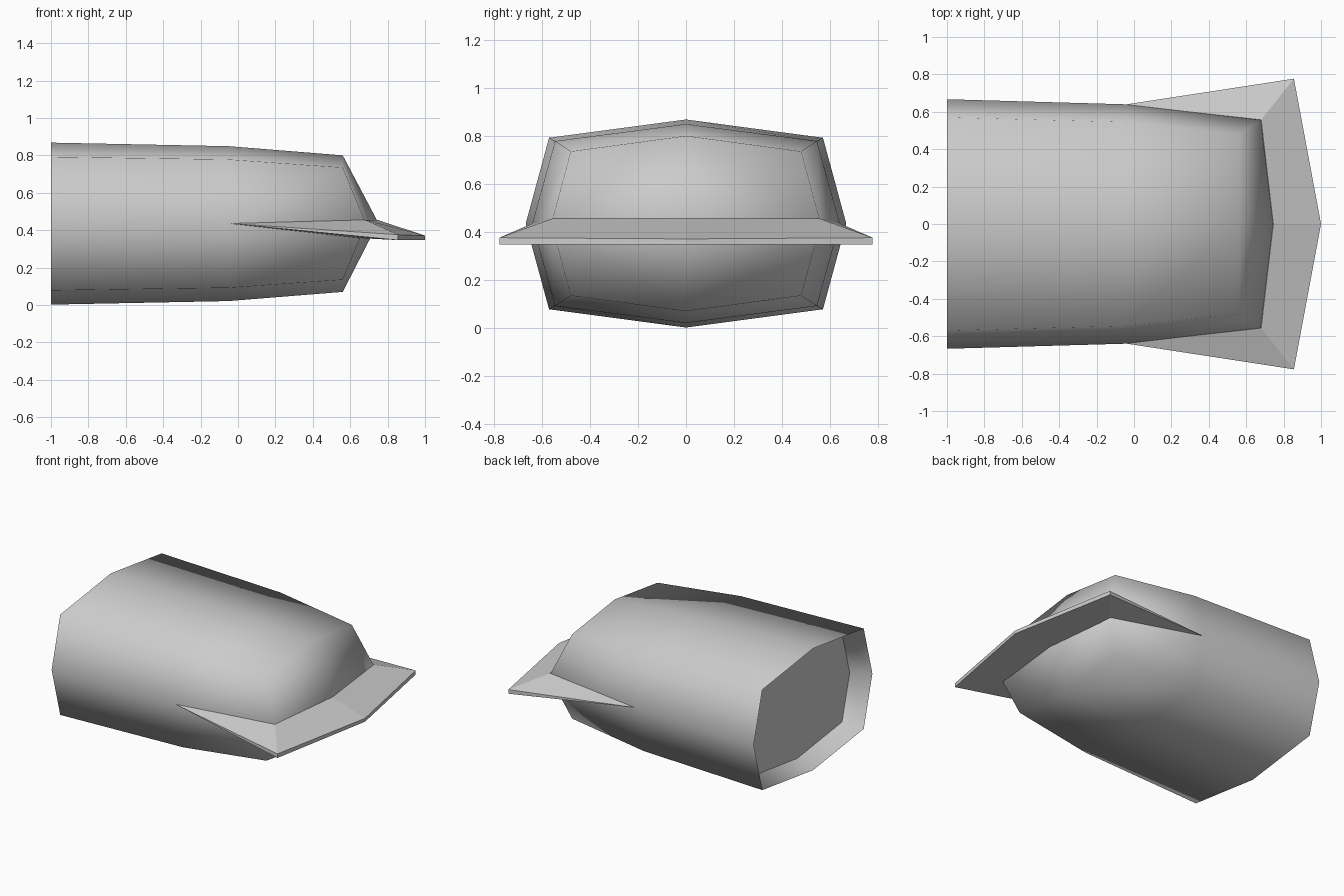
import bpy
import bmesh
from mathutils import Vector

if "Cube" in bpy.data.objects:
    bpy.data.objects.remove(bpy.data.objects["Cube"], do_unlink=True)

MID = 0.435  # height of the centre line

grey = bpy.data.materials.new("light grey")
grey.use_nodes = True
grey.diffuse_color = (0.6, 0.6, 0.6, 1)
grey.node_tree.nodes["Principled BSDF"].inputs["Base Color"].default_value = (0.6, 0.6, 0.6, 1)


def finish(bm, name, recalc=False):
    if recalc:
        bmesh.ops.recalc_face_normals(bm, faces=bm.faces)
    mesh = bpy.data.meshes.new(name)
    bm.to_mesh(mesh)
    bm.free()
    mesh.materials.append(grey)
    obj = bpy.data.objects.new(name, mesh)
    bpy.context.collection.objects.link(obj)
    return obj


def octagon(x, half_height, chine_y, chine_z, half_width, side_x=None):
    """Eight-sided section, starting at the top; side points may sit forward."""
    sx = x if side_x is None else side_x
    half = [(x, 0, half_height), (x, chine_y, chine_z), (sx, half_width, 0),
            (x, chine_y, -chine_z), (x, 0, -half_height)]
    pts = half + [(p[0], -p[1], p[2]) for p in half[3:0:-1]]
    return [Vector((a, b, c + MID)) for a, b, c in pts]


def loft(bm, sections):
    rings = [[bm.verts.new(p) for p in s] for s in sections]
    for a, b in zip(rings, rings[1:]):
        for i in range(len(a)):
            j = (i + 1) % len(a)
            face = bm.faces.new((a[i], a[j], b[j], b[i]))
            face.smooth = True
    return rings


# Body shell with a wedge-shaped front end
rear = octagon(-1, 0.433, 0.57, 0.357, 0.667)
bm = bmesh.new()
rings = loft(bm, [rear,
                  octagon(-0.05, 0.414, 0.545, 0.343, 0.64),
                  octagon(0.56, 0.365, 0.48, 0.3, 0.56, side_x=0.685)])
tip = bm.verts.new((0.75, 0, MID + 0.005))
front = rings[-1]
for i in range(0, 8, 2):
    # each quad joins a centre line point, a chine, a side point and the tip
    face = bm.faces.new((front[i], front[i + 1], front[(i + 2) % 8], tip))
    face.smooth = True
finish(bm, "body_shell", recalc=True)

# Recessed rear end: tapered wall and flat floor
bm = bmesh.new()
floor = [Vector((-0.875, p.y * 0.885, (p.z - MID) * 0.885 + MID)) for p in rear]
inner = loft(bm, [rear, floor])
bm.faces.new(inner[1])
bm.normal_update()
for face in bm.faces:
    toward = Vector((-1.3, 0, MID)) - face.calc_center_median()
    if face.normal.dot(toward) < 0:
        face.normal_flip()
finish(bm, "rear_recess")

# Swept lip around the front, built as one side and mirrored
bm = bmesh.new()
coords = {
    "root": (-0.05, 0.638, 0.436),
    "side_top": (0.855, 0.777, 0.376), "side_low": (0.855, 0.777, 0.347),
    "front_top": (1, 0, 0.371), "front_low": (1, 0, 0.347),
    "in_top": (0.68, 0.557, 0.455), "mid_top": (0.745, 0, 0.455),
    "in_low": (0.645, 0.53, 0.358), "mid_low": (0.70, 0, 0.358),
}
panels = [("root", "side_top", "in_top"),
          ("in_top", "side_top", "front_top", "mid_top"),
          ("root", "side_low", "side_top"),
          ("side_top", "side_low", "front_low", "front_top"),
          ("root", "in_low", "side_low"),
          ("in_low", "mid_low", "front_low", "side_low"),
          ("root", "in_top", "in_low"),
          ("in_top", "mid_top", "mid_low", "in_low")]
for side in (1, -1):
    v = {k: bm.verts.new((x, y * side, z)) for k, (x, y, z) in coords.items()}
    for panel in panels:
        bm.faces.new([v[k] for k in panel])
bmesh.ops.remove_doubles(bm, verts=bm.verts, dist=0.0001)
finish(bm, "front_lip", recalc=True)
